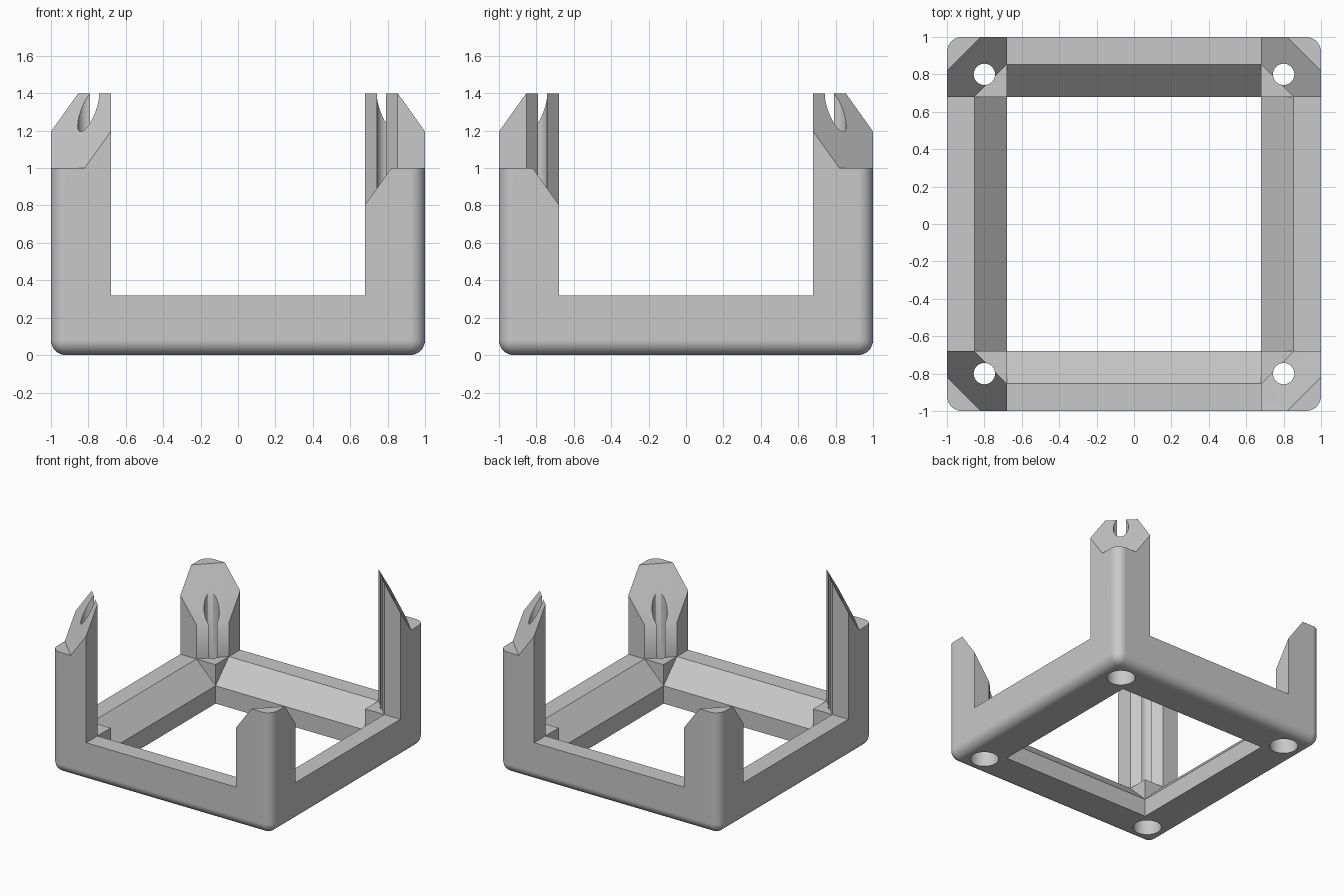
import bpy, bmesh
from math import pi, sqrt
from mathutils import Matrix

if "Cube" in bpy.data.objects:
    bpy.data.objects.remove(bpy.data.objects["Cube"])

INNER, LIP = 0.68, 0.854          # opening half width, inner edge of the rail top
RAIL, TALL = 0.32, 1.45           # rail height, blank height
HOLE, HOLE_R, BORE_R = 0.8, 0.057, 0.107

grey = bpy.data.materials.new("plain_grey")
grey.use_nodes = True
colour = (0.58, 0.58, 0.58, 1)
grey.diffuse_color = colour
grey.node_tree.nodes["Principled BSDF"].inputs["Base Color"].default_value = colour


def add_object(name, bm):
    bmesh.ops.recalc_face_normals(bm, faces=bm.faces)
    mesh = bpy.data.meshes.new(name)
    bm.to_mesh(mesh)
    bm.free()
    mesh.materials.append(grey)
    obj = bpy.data.objects.new(name, mesh)
    bpy.context.collection.objects.link(obj)
    return obj


def prism(profile, half, angle):
    """Extrude a (distance, z) outline sideways, then turn it about z."""
    bm = bmesh.new()
    face = bm.faces.new([bm.verts.new((d, -half, z)) for d, z in profile])
    ext = bmesh.ops.extrude_face_region(bm, geom=[face])["geom"]
    moved = [g for g in ext if isinstance(g, bmesh.types.BMVert)]
    bmesh.ops.translate(bm, verts=moved, vec=(0, 2 * half, 0))
    bm.transform(Matrix.Rotation(angle, 4, "Z"))
    return bm


def cylinder(x, y, radius, low, high):
    bm = bmesh.new()
    bmesh.ops.create_cone(bm, cap_ends=True, segments=48, radius1=radius, radius2=radius,
                          depth=high - low,
                          matrix=Matrix.Translation((x, y, (low + high) / 2)))
    return bm


def cut(target, bm):
    cutter = add_object("cutter", bm)
    cutter.hide_render = True
    mod = target.modifiers.new("cut", "BOOLEAN")
    mod.operation, mod.solver, mod.object = "DIFFERENCE", "EXACT", cutter
    bpy.ops.object.modifier_apply(modifier=mod.name)
    bpy.data.objects.remove(cutter)


# Solid blank with rounded upright corners and bottom edges
bm = bmesh.new()
bmesh.ops.create_cube(bm, size=1, matrix=Matrix.Translation((0, 0, TALL / 2))
                      @ Matrix.Diagonal((2, 2, TALL, 1)))
rounded = [e for e in bm.edges if min(v.co.z for v in e.verts) < 0.01]
bmesh.ops.bevel(bm, geom=rounded, offset=0.08, segments=8, profile=0.5, affect="EDGES")
frame = add_object("corner_post_frame", bm)
bpy.context.view_layer.objects.active = frame
frame.select_set(True)

# Opening, sloped rail tops and the gaps between posts
side = [(INNER, -0.1), (INNER, RAIL - (LIP - INNER)), (LIP, RAIL), (1.1, RAIL), (1.1, 2)]
section = side + [(-d, z) for d, z in reversed(side)]
for angle in (0, pi / 2):
    cut(frame, prism(section, INNER, angle))

# Chamfer on the inner corner of each post
near = (INNER + LIP) / sqrt(2)
cut(frame, prism([(-near, RAIL), (near, RAIL), (near, 2), (-near, 2)], near, pi / 4))

# Slanted post tops: one diagonal pair rises inward, the other falls inward
shelf = 1.82 / sqrt(2)
for i in range(4):
    rise = 0.4 if i % 2 == 0 else -0.4
    start = 1.0 + rise * (shelf - 1.0) / (shelf - near)
    top = [(1.0, start), (shelf, 1.0), (1.6, 1.0), (1.6, 2), (1.0, 2)]
    cut(frame, prism(top, 0.6, pi / 4 + i * pi / 2))

# Screw holes with wider bores from below
for x in (-HOLE, HOLE):
    for y in (-HOLE, HOLE):
        cut(frame, cylinder(x, y, HOLE_R, -0.1, 2))
        cut(frame, cylinder(x, y, BORE_R, -0.1, 0.2))

bpy.ops.object.shade_smooth_by_angle(angle=pi / 6)
normals = frame.modifiers.new("even_shading", "WEIGHTED_NORMAL")
normals.keep_sharp = True
